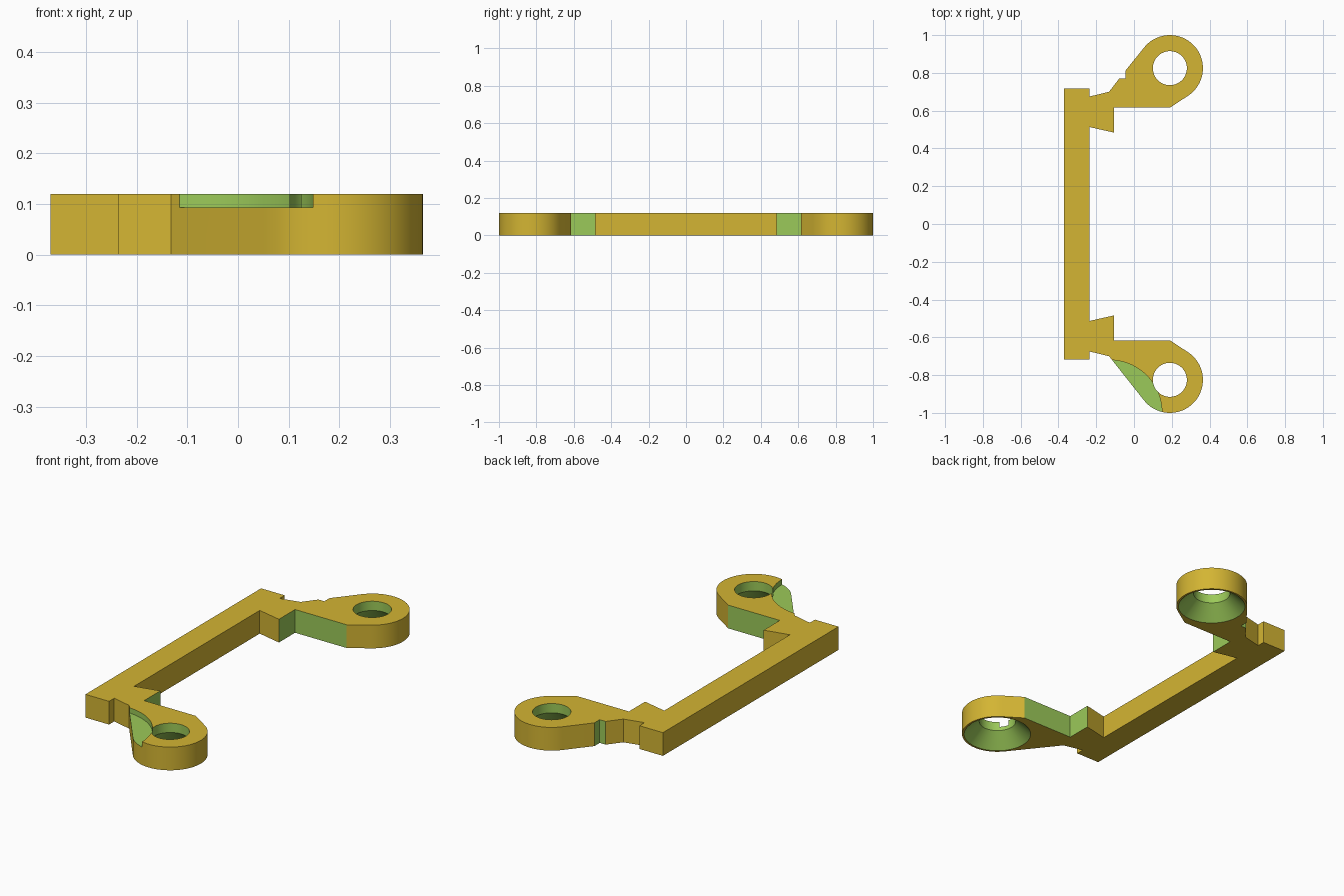
import bpy, bmesh, math

if "Cube" in bpy.data.objects:
    bpy.data.objects.remove(bpy.data.objects["Cube"])

H = 0.12                      # plate thickness
CX, CY, R = 0.19, 0.825, 0.175  # eyelet centre and radius


def material(name, rgb):
    m = bpy.data.materials.new(name)
    m.diffuse_color = (*rgb, 1)
    m.use_nodes = True
    m.node_tree.nodes["Principled BSDF"].inputs["Base Color"].default_value = m.diffuse_color
    return m


MATS = [material("yellow", (0.656, 0.462, 0.033)),
        material("green", (0.33, 0.587, 0.10))]


def make(name, bm):
    bmesh.ops.recalc_face_normals(bm, faces=bm.faces)
    me = bpy.data.meshes.new(name)
    bm.to_mesh(me)
    bm.free()
    for m in MATS:
        me.materials.append(m)
    ob = bpy.data.objects.new(name, me)
    bpy.context.collection.objects.link(ob)
    return ob


def half_outline(notched):
    """Outline of one arm and its end of the bar, on the +y side."""
    pts = [(-0.235, 0.513), (-0.105, 0.484), (-0.105, 0.616), (CX, 0.616)]
    a0, a1 = math.radians(-57.3), math.radians(141.9)
    for i in range(41):
        a = a0 + (a1 - a0) * i / 40
        pts.append((CX + R * math.cos(a), CY + R * math.sin(a)))
    if notched:
        pts += [(-0.045, 0.812), (-0.045, 0.769), (-0.079, 0.769)]
    return pts + [(-0.132, 0.70), (-0.235, 0.675), (-0.235, 0.717), (-0.37, 0.717)]


def lathe(name, profile, x, y, n=64):
    """Solid of revolution used as a cutter; its faces are green."""
    bm = bmesh.new()
    rings = [[bm.verts.new((x + r * math.cos(2 * math.pi * i / n),
                            y + r * math.sin(2 * math.pi * i / n), z))
              for i in range(n)] for r, z in profile]
    for a, b in zip(rings, rings[1:]):
        for i in range(n):
            j = (i + 1) % n
            bm.faces.new((a[i], a[j], b[j], b[i]))
    bm.faces.new(rings[0])
    bm.faces.new(rings[-1])
    for f in bm.faces:
        f.material_index = 1
    ob = make(name, bm)
    ob.hide_render = True
    return ob


# Bracket plate: bar with two mirrored arms, only the back one notched
outline = half_outline(True) + [(x, -y) for x, y in reversed(half_outline(False))]
bm = bmesh.new()
base = bm.faces.new([bm.verts.new((x, y, 0)) for x, y in outline])
ext = bmesh.ops.extrude_face_region(bm, geom=[base])
for v in ext["geom"]:
    if isinstance(v, bmesh.types.BMVert):
        v.co.z = H
bmesh.ops.recalc_face_normals(bm, faces=bm.faces)
# Inner arm walls and notch walls are green
for f in bm.faces:
    square = max(abs(f.normal.x), abs(f.normal.y)) > 0.9999
    if square and -0.2 < f.calc_center_median().x < 0.1:
        f.material_index = 1
bracket = make("bracket", bm)

# Countersunk eyelet holes and the shallow round scoop on the front arm
hole = [(0.175, -0.01), (0.09, 0.072), (0.09, 0.2)]
cutters = [lathe("hole_cutter", hole, CX, s * CY) for s in (1, -1)]
cutters.append(lathe("scoop_cutter", [(0.278, 0.093), (0.278, 0.2)], -0.13, -0.998, 96))

bpy.context.view_layer.objects.active = bracket
bracket.select_set(True)
for c in cutters:
    mod = bracket.modifiers.new(c.name, 'BOOLEAN')
    mod.operation = 'DIFFERENCE'
    mod.solver = 'EXACT'
    mod.object = c
    bpy.ops.object.modifier_apply(modifier=mod.name)
for c in cutters:
    bpy.data.objects.remove(c)

bpy.ops.object.shade_smooth_by_angle(angle=math.radians(25))
